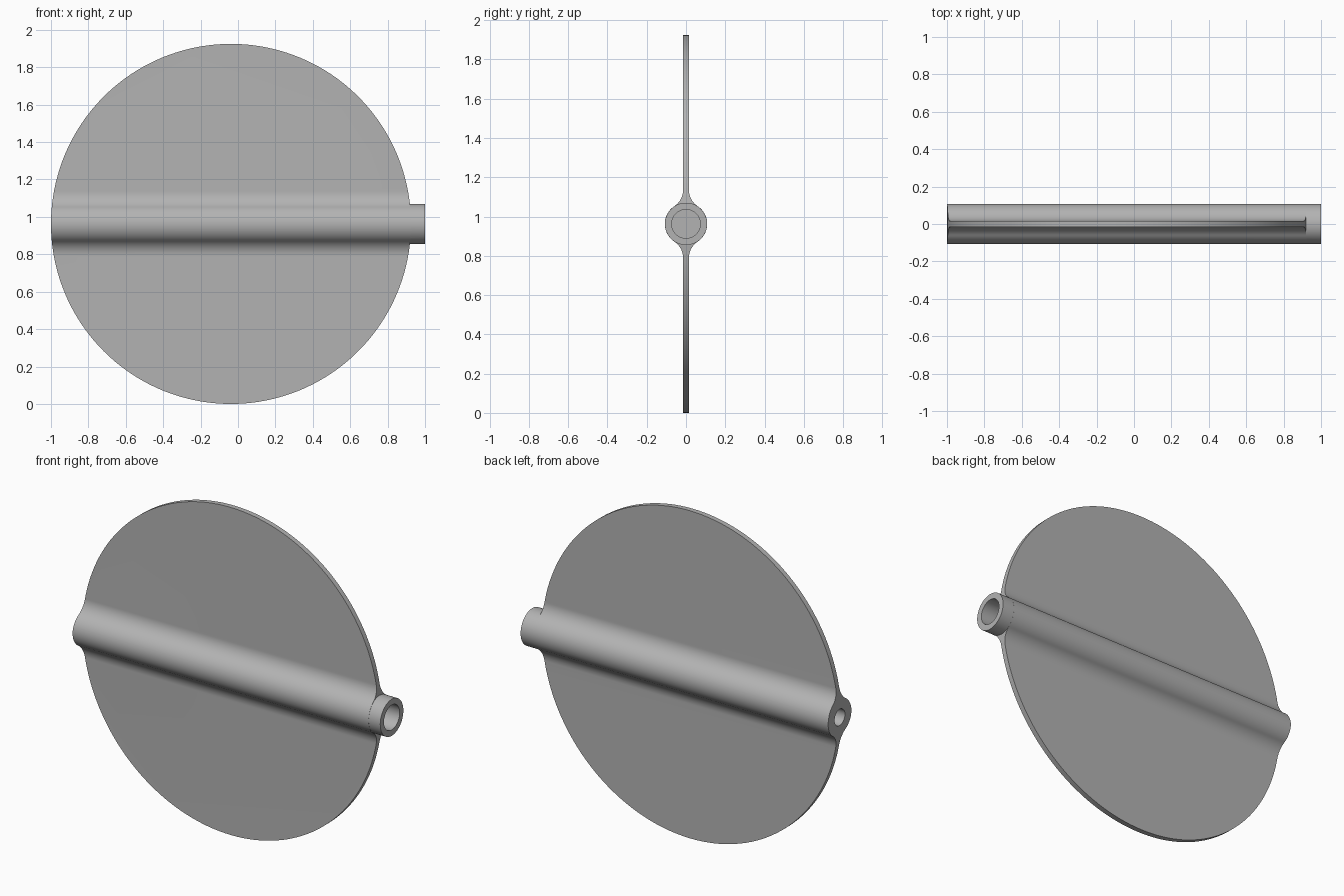
import bpy
import bmesh
from math import pi, sin, cos, sqrt, atan2, radians
from mathutils import Matrix, Vector

cube = bpy.data.objects.get("Cube")
if cube:
    bpy.data.objects.remove(cube, do_unlink=True)

CENTRE = Vector((-0.0375, 0, 0.9625))
DISC_R = 0.9625
HUB_R = 0.108
HALF_PLATE = 0.015
FILLET = 0.1

grey = bpy.data.materials.new("plain grey")
grey.use_nodes = True
colour = (0.45, 0.45, 0.45, 1)
grey.diffuse_color = colour
grey.node_tree.nodes["Principled BSDF"].inputs["Base Color"].default_value = colour


def make_object(name, bm):
    bmesh.ops.recalc_face_normals(bm, faces=bm.faces)
    mesh = bpy.data.meshes.new(name)
    bm.to_mesh(mesh)
    bm.free()
    mesh.materials.append(grey)
    obj = bpy.data.objects.new(name, mesh)
    bpy.context.collection.objects.link(obj)
    return obj


def cylinder(name, radius, start, end, axis, sides):
    """Cylinder between two positions on the x or y axis, at hub height."""
    bm = bmesh.new()
    bmesh.ops.create_cone(bm, cap_ends=True, segments=sides, radius1=radius,
                          radius2=radius, depth=end - start)
    turn = Matrix.Rotation(pi / 2, 4, "Y" if axis == "X" else "X")
    middle = (start + end) / 2
    shift = Vector((middle, 0, CENTRE.z)) if axis == "X" else CENTRE
    bmesh.ops.transform(bm, matrix=Matrix.Translation(shift) @ turn, verts=bm.verts)
    return make_object(name, bm)


def combine(target, tool, operation):
    mod = target.modifiers.new(operation.lower(), "BOOLEAN")
    mod.operation = operation
    mod.solver = "EXACT"
    mod.object = tool
    bpy.context.view_layer.objects.active = target
    bpy.ops.object.modifier_apply(modifier=mod.name)
    bpy.data.objects.remove(tool, do_unlink=True)


# Cross-section quarter: hub arc, then a concave fillet running into the plate
fy = HALF_PLATE + FILLET
fz = sqrt((HUB_R + FILLET) ** 2 - fy ** 2)
touch = atan2(fz, fy)
STEPS = 16
quarter = [(HUB_R * cos(touch * i / STEPS), HUB_R * sin(touch * i / STEPS))
           for i in range(STEPS + 1)]
for i in range(1, STEPS + 1):
    a = pi + touch * (1 - i / STEPS)
    quarter.append((fy + FILLET * cos(a), fz + FILLET * sin(a)))
quarter.append((HALF_PLATE, 1.1))

# Mirror the quarter into a closed outline
half = quarter + [(-y, z) for y, z in reversed(quarter)]
outline = half + [(y, -z) for y, z in reversed(half[1:-1])]

# Valve disc: extruded cross-section trimmed to a round edge
bm = bmesh.new()
face = bm.faces.new([bm.verts.new((-1.2, y, z + CENTRE.z)) for y, z in outline])
extruded = bmesh.ops.extrude_face_region(bm, geom=[face])
bmesh.ops.translate(bm, vec=(2.4, 0, 0),
                    verts=[g for g in extruded["geom"] if isinstance(g, bmesh.types.BMVert)])
disc = make_object("valve_disc", bm)
combine(disc, cylinder("round_trim", DISC_R, -0.3, 0.3, "Y", 160), "INTERSECT")

# Shaft stub on the left end, and a blind bore in each end
combine(disc, cylinder("shaft_stub", HUB_R - 0.0005, 0.3, 1.0, "X", 64), "UNION")
combine(disc, cylinder("wide_bore", 0.073, 0.5, 1.1, "X", 48), "DIFFERENCE")
combine(disc, cylinder("narrow_bore", 0.048, -1.1, -0.4, "X", 48), "DIFFERENCE")

# Smooth the curved surfaces while keeping the rims sharp
bpy.ops.object.select_all(action="DESELECT")
disc.select_set(True)
bpy.context.view_layer.objects.active = disc
bpy.ops.object.shade_smooth_by_angle(angle=radians(30))
